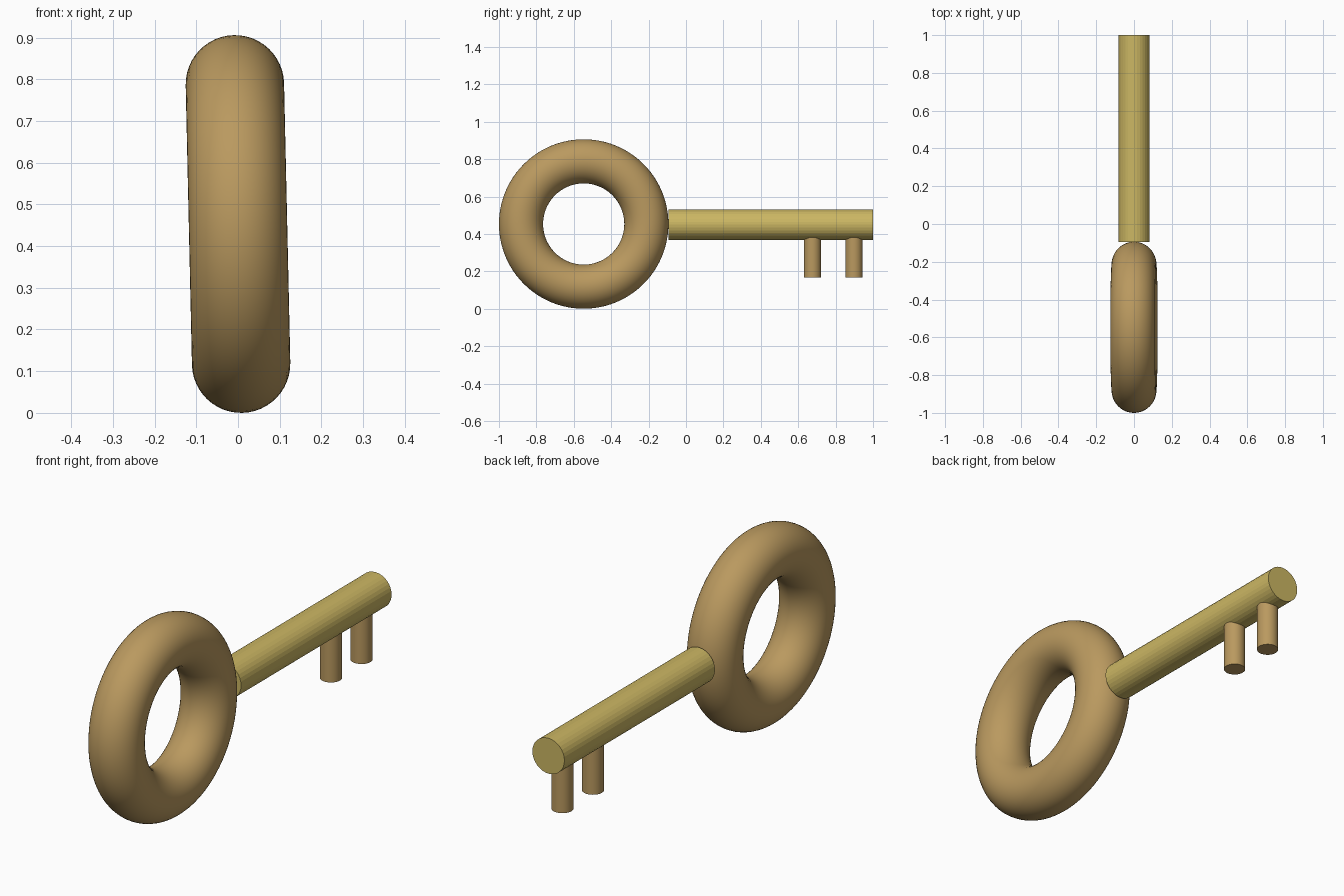
import bpy, math

if "Cube" in bpy.data.objects:
    bpy.data.objects.remove(bpy.data.objects["Cube"])

def material(name, rgb):
    m = bpy.data.materials.new(name)
    m.diffuse_color = (*rgb, 1)
    m.use_nodes = True
    m.node_tree.nodes["Principled BSDF"].inputs["Base Color"].default_value = m.diffuse_color
    return m

bronze = material("bronze", (0.49, 0.32, 0.115))
brass = material("brass", (0.60, 0.47, 0.125))

def finish(name, mat, smooth):
    ob = bpy.context.object
    ob.name = name
    ob.data.materials.append(mat)
    if smooth:
        bpy.ops.object.shade_smooth_by_angle(angle=math.radians(40))
    return ob

# ring handle, leaning very slightly sideways
bpy.ops.mesh.primitive_torus_add(
    major_radius=0.335, minor_radius=0.118, major_segments=96, minor_segments=48,
    location=(0, -0.547, 0.453), rotation=(0, math.pi / 2 - 0.0224, 0))
finish("ring_handle", bronze, True)

# faceted shaft
y0, y1 = -0.094, 1.0
bpy.ops.mesh.primitive_cylinder_add(
    vertices=32, radius=0.0815, depth=y1 - y0,
    location=(0, (y0 + y1) / 2, 0.449), rotation=(math.pi / 2, 0, 0))
finish("shaft", brass, False)

# two round teeth under the tip
z0, z1 = 0.168, 0.42
for i, y in enumerate((0.676, 0.898)):
    bpy.ops.mesh.primitive_cylinder_add(
        vertices=32, radius=0.046, depth=z1 - z0, location=(0, y, (z0 + z1) / 2))
    finish(f"tooth_{i + 1}", bronze, True)
